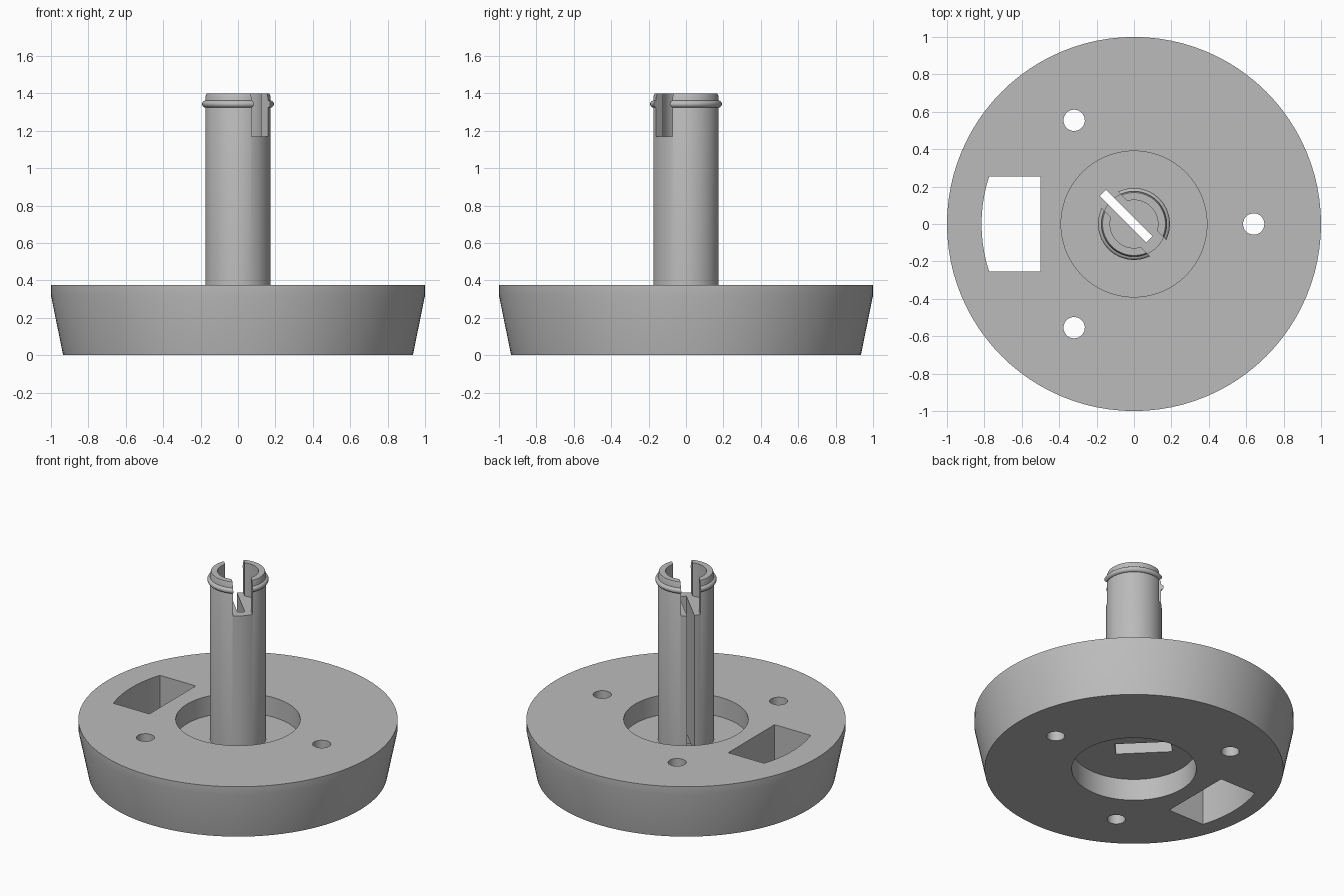
import bpy, bmesh, math
from mathutils import Matrix, Vector

if "Cube" in bpy.data.objects:
    bpy.data.objects.remove(bpy.data.objects["Cube"], do_unlink=True)

grey = bpy.data.materials.new("plain_grey")
grey.use_nodes = True
grey.diffuse_color = (0.5, 0.5, 0.5, 1)
grey.node_tree.nodes["Principled BSDF"].inputs["Base Color"].default_value = (0.5, 0.5, 0.5, 1)


def finish(name, bm):
    bmesh.ops.remove_doubles(bm, verts=bm.verts, dist=1e-5)
    bmesh.ops.recalc_face_normals(bm, faces=bm.faces)
    mesh = bpy.data.meshes.new(name)
    bm.to_mesh(mesh)
    bm.free()
    mesh.materials.append(grey)
    obj = bpy.data.objects.new(name, mesh)
    bpy.context.scene.collection.objects.link(obj)
    return obj


def lathe(name, profile, closed=False, steps=96):
    """Revolve (radius, height) points around the vertical axis."""
    bm = bmesh.new()
    vs = [bm.verts.new((r, 0, z)) for r, z in profile]
    es = [bm.edges.new(p) for p in zip(vs, vs[1:])]
    if closed:
        es.append(bm.edges.new((vs[-1], vs[0])))
    bmesh.ops.spin(bm, geom=vs + es, cent=(0, 0, 0), axis=(0, 0, 1),
                   angle=math.tau, steps=steps)
    return finish(name, bm)


def prism(name, outline, z0, z1, turn=0):
    """Extrude a flat outline between two heights."""
    bm = bmesh.new()
    face = bm.faces.new([bm.verts.new((x, y, z0)) for x, y in outline])
    new = bmesh.ops.extrude_face_region(bm, geom=[face])["geom"]
    bmesh.ops.translate(bm, vec=Vector((0, 0, z1 - z0)),
                        verts=[v for v in new if isinstance(v, bmesh.types.BMVert)])
    bmesh.ops.rotate(bm, verts=bm.verts, cent=(0, 0, 0),
                     matrix=Matrix.Rotation(math.radians(turn), 3, "Z"))
    return finish(name, bm)


def bar(name, t0, t1, half, z0, z1):
    """Box lying along the diagonal that runs through the post."""
    return prism(name, [(t0, -half), (t1, -half), (t1, half), (t0, half)], z0, z1, 135)


def cut(obj, cutters):
    bpy.ops.object.select_all(action="DESELECT")
    bpy.context.view_layer.objects.active = obj
    obj.select_set(True)
    for c in cutters:
        mod = obj.modifiers.new("cut", "BOOLEAN")
        mod.operation, mod.solver, mod.object = "DIFFERENCE", "EXACT", c
        bpy.ops.object.modifier_apply(modifier=mod.name)


WEB_LOW, WEB_TOP, FLOOR, TOP = 0.15, 0.24, 1.17, 1.4

# Tapered disc with a recess above and below a thin web
base = lathe("base_disc", [(0, WEB_LOW), (0.39, WEB_LOW), (0.39, 0), (0.935, 0), (1, 0.32),
                           (1, 0.375), (0.39, 0.375), (0.39, WEB_TOP), (0, WEB_TOP)])

# Post with a bored top
post = lathe("post", [(0, WEB_TOP - 0.01), (0.175, WEB_TOP - 0.01), (0.175, 1.38), (0.168, TOP),
                      (0.128, TOP), (0.128, FLOOR), (0, FLOOR)])

# Rounded snap ring near the post top
ring_pts = [(0.173 + 0.019 * math.cos(a), 1.343 + 0.019 * math.sin(a))
            for a in (math.tau * i / 16 for i in range(16))]
ring = lathe("snap_ring", ring_pts, closed=True)

# Cutters: long slot, wide notch, underside pocket, screw holes, curved window
slot = bar("slot_cutter", -0.117, 0.235, 0.023, -0.1, 1.6)
notch = bar("notch_cutter", -0.4, 0.4, 0.062, FLOOR, 1.6)
pocket = bar("pocket_cutter", -0.117, 0.235, 0.062, 0.1, WEB_TOP - 0.018)

circle = [(0.64 + 0.057 * math.cos(a), 0.057 * math.sin(a))
          for a in (math.tau * i / 32 for i in range(32))]
holes = [prism("hole_cutter", circle, -0.1, 0.6, k * 120) for k in range(3)]

spread = math.asin(0.253 / 0.815)
arc = [(-0.815 * math.cos(a), 0.815 * math.sin(a))
       for a in (spread * (1 - i / 8) for i in range(17))]
window = prism("window_cutter", arc + [(-0.5, -0.253), (-0.5, 0.253)], -0.1, 0.6)

cut(base, [slot, pocket, window] + holes)
cut(post, [slot, notch])
cut(ring, [notch])

for c in [slot, notch, pocket, window] + holes:
    bpy.data.objects.remove(c, do_unlink=True)

# Smooth round walls, sharp rims
for obj in (base, post, ring):
    bpy.ops.object.select_all(action="DESELECT")
    bpy.context.view_layer.objects.active = obj
    obj.select_set(True)
    bpy.ops.object.shade_smooth_by_angle(angle=math.radians(30))
